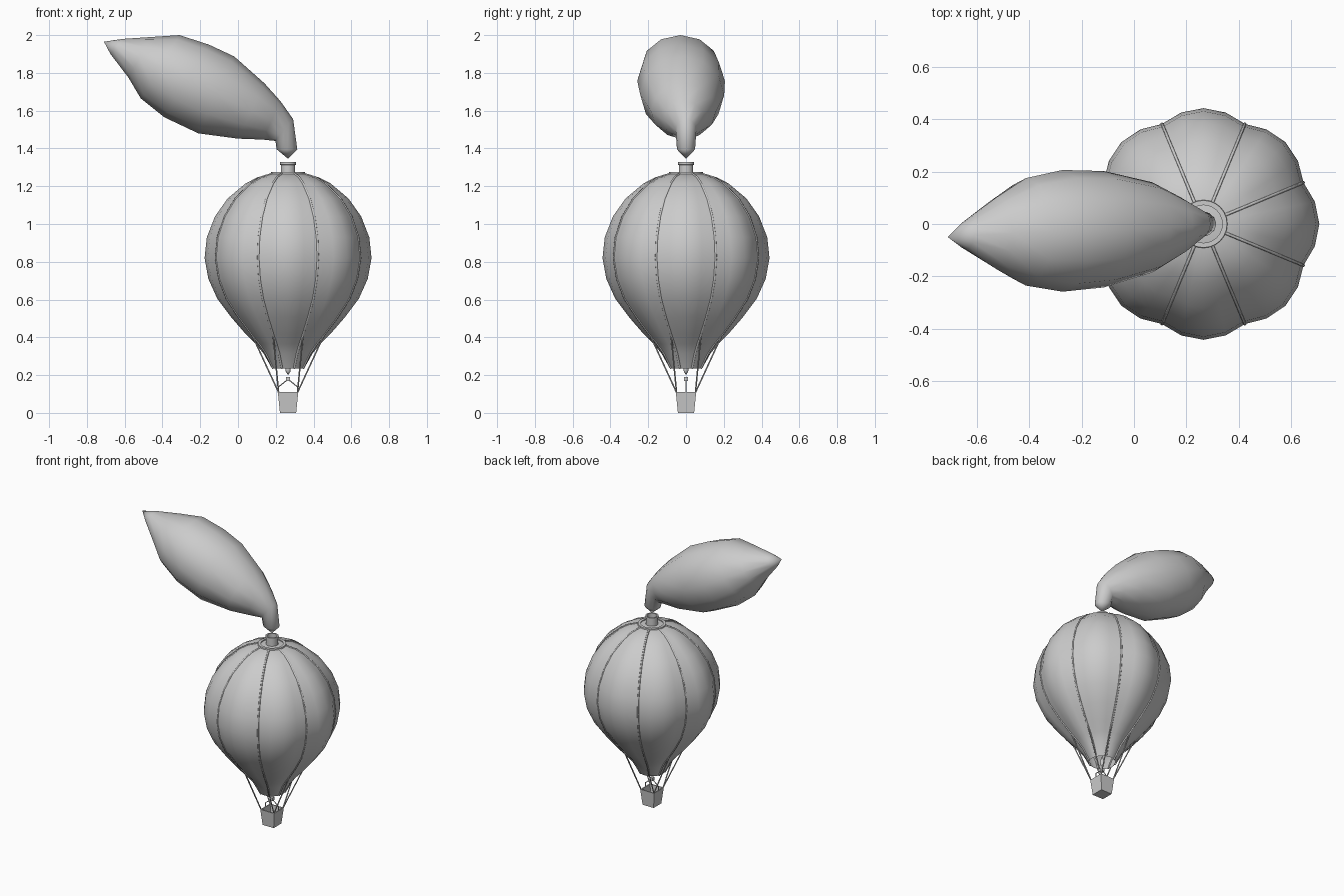
import bpy, math
from mathutils import Vector

if "Cube" in bpy.data.objects:
    bpy.data.objects.remove(bpy.data.objects["Cube"])

CX = 0.265          # balloon axis
GORES, PER = 8, 4   # lobes, facets per lobe


def make(name, verts, faces, smooth=40):
    me = bpy.data.meshes.new(name)
    me.from_pydata([tuple(v) for v in verts], [], faces)
    ob = bpy.data.objects.new(name, me)
    bpy.context.collection.objects.link(ob)
    bpy.ops.object.select_all(action='DESELECT')
    ob.select_set(True)
    bpy.context.view_layer.objects.active = ob
    bpy.ops.object.mode_set(mode='EDIT')
    bpy.ops.mesh.select_all(action='SELECT')
    bpy.ops.mesh.remove_doubles(threshold=1e-5)
    bpy.ops.mesh.normals_make_consistent(inside=False)
    bpy.ops.object.mode_set(mode='OBJECT')
    if smooth:
        bpy.ops.object.shade_smooth_by_angle(angle=math.radians(smooth))
    return ob


def bridge(rings, loop=False):
    """Quads between equally sized closed rings of points."""
    n = len(rings[0])
    verts = [p for r in rings for p in r]
    m = len(rings)
    faces = []
    for i in range(m if loop else m - 1):
        a, b = i * n, (i + 1) % m * n
        faces += [(a + j, a + (j + 1) % n, b + (j + 1) % n, b + j) for j in range(n)]
    return verts, faces


def lathe(name, prof, n=24, loop=False):
    rings = [[(CX + r * math.cos(2 * math.pi * j / n), r * math.sin(2 * math.pi * j / n), z)
              for j in range(n)] for r, z in prof]
    return make(name, *bridge(rings, loop))


def tube(name, paths, radius, n=6):
    cu = bpy.data.curves.new(name, 'CURVE')
    cu.dimensions = '3D'
    cu.bevel_depth = radius
    cu.bevel_resolution = 1
    cu.use_fill_caps = True
    for pts in paths:
        sp = cu.splines.new('POLY')
        sp.points.add(len(pts) - 1)
        for p, co in zip(sp.points, pts):
            p.co = (*co, 1)
    ob = bpy.data.objects.new(name, cu)
    bpy.context.collection.objects.link(ob)
    return ob


# Envelope: lobed teardrop, open at the mouth
PROF = [(0.085, 0.235), (0.13, 0.315), (0.172, 0.365), (0.222, 0.415), (0.30, 0.505),
        (0.375, 0.605), (0.422, 0.71), (0.442, 0.82), (0.43, 0.93), (0.387, 1.04),
        (0.32, 1.135), (0.225, 1.215), (0.16, 1.248), (0.09, 1.266), (0.04, 1.27)]


def env_point(r, z, ang):
    t = (ang / (2 * math.pi) * GORES + 0.5) % 1.0
    depth = 0.065 * min(1, max(0, (r - 0.08) / 0.12))
    r *= 1 - depth * (1 - math.sin(math.pi * t))
    return Vector((CX + r * math.cos(ang), r * math.sin(ang), z))


N = GORES * PER
make("envelope", *bridge([[env_point(r, z, 2 * math.pi * j / N) for j in range(N)]
                          for r, z in PROF]), smooth=60)

# Load tapes in the valleys between lobes
SEAMS = [2 * math.pi * (k + 0.5) / GORES for k in range(GORES)]
tube("seam_tapes", [[env_point(r, z, a) for r, z in PROF[:-1]] for a in SEAMS], 0.006)

# Crown ring and chimney
lathe("crown_ring", [(0.072, 1.262), (0.072, 1.274), (0.09, 1.274), (0.093, 1.258)], loop=True)
lathe("chimney", [(0.038, 1.26), (0.038, 1.312), (0.042, 1.314), (0.042, 1.328),
                  (0.032, 1.328), (0.032, 1.28), (0, 1.28)])

# Smoke: upper edge x,z / lower edge x,z / half width in y / centre y
SMOKE = [(0.265, 1.345, 0.265, 1.345, 0, 0),
         (0.314, 1.395, 0.205, 1.395, 0.048, 0),
         (0.292, 1.555, 0.198, 1.44, 0.055, 0),
         (0.225, 1.65, 0.13, 1.447, 0.11, -0.008),
         (0.14, 1.745, 0.0, 1.452, 0.172, -0.013),
         (-0.02, 1.887, -0.21, 1.48, 0.222, -0.02),
         (-0.155, 1.95, -0.39, 1.565, 0.232, -0.026),
         (-0.31, 2.0, -0.515, 1.665, 0.205, -0.03),
         (-0.46, 1.99, -0.58, 1.775, 0.14, -0.035),
         (-0.61, 1.98, -0.675, 1.9, 0.053, -0.043),
         (-0.71, 1.965, -0.71, 1.965, 0, -0.05)]
rings = []
for ux, uz, lx, lz, hw, cy in SMOKE:
    u, l = Vector((ux, cy, uz)), Vector((lx, cy, lz))
    rings.append([(u + l) / 2 + (u - l) / 2 * math.cos(2 * math.pi * j / 12)
                  + Vector((0, hw, 0)) * math.sin(2 * math.pi * j / 12) for j in range(12)])
make("smoke_plume", *bridge(rings), smooth=70)

# Basket: tapered open box with a floor
def square(h, z):
    return [(CX + sx * h, sy * h, z) for sx, sy in ((-1, -1), (1, -1), (1, 1), (-1, 1))]


v, f = bridge([square(0.043, 0), square(0.054, 0.11), square(0.047, 0.11), square(0.038, 0.012)])
make("basket", v, f + [(3, 2, 1, 0), (12, 13, 14, 15)], smooth=0)

# Ropes: each basket corner to its two nearest seams
ropes = []
for a in SEAMS:
    c = Vector((CX + math.copysign(0.05, math.cos(a)), math.copysign(0.05, math.sin(a)), 0.108))
    ropes.append([c, env_point(*PROF[3], a)])
tube("ropes", ropes, 0.004)

# Burner, its struts and the flame
v, f = bridge([square(0.011, 0.168), square(0.011, 0.19)])
make("burner", v, f + [(3, 2, 1, 0), (4, 5, 6, 7)], smooth=0)
tube("burner_struts", [[(CX + s * 0.05, 0, 0.11), (CX + s * 0.05, 0, 0.138), (CX, 0, 0.178)]
                       for s in (-1, 1)], 0.003)
lathe("flame", [(0, 0.2), (0.012, 0.218), (0.014, 0.235), (0.008, 0.26), (0, 0.285)], n=10)
